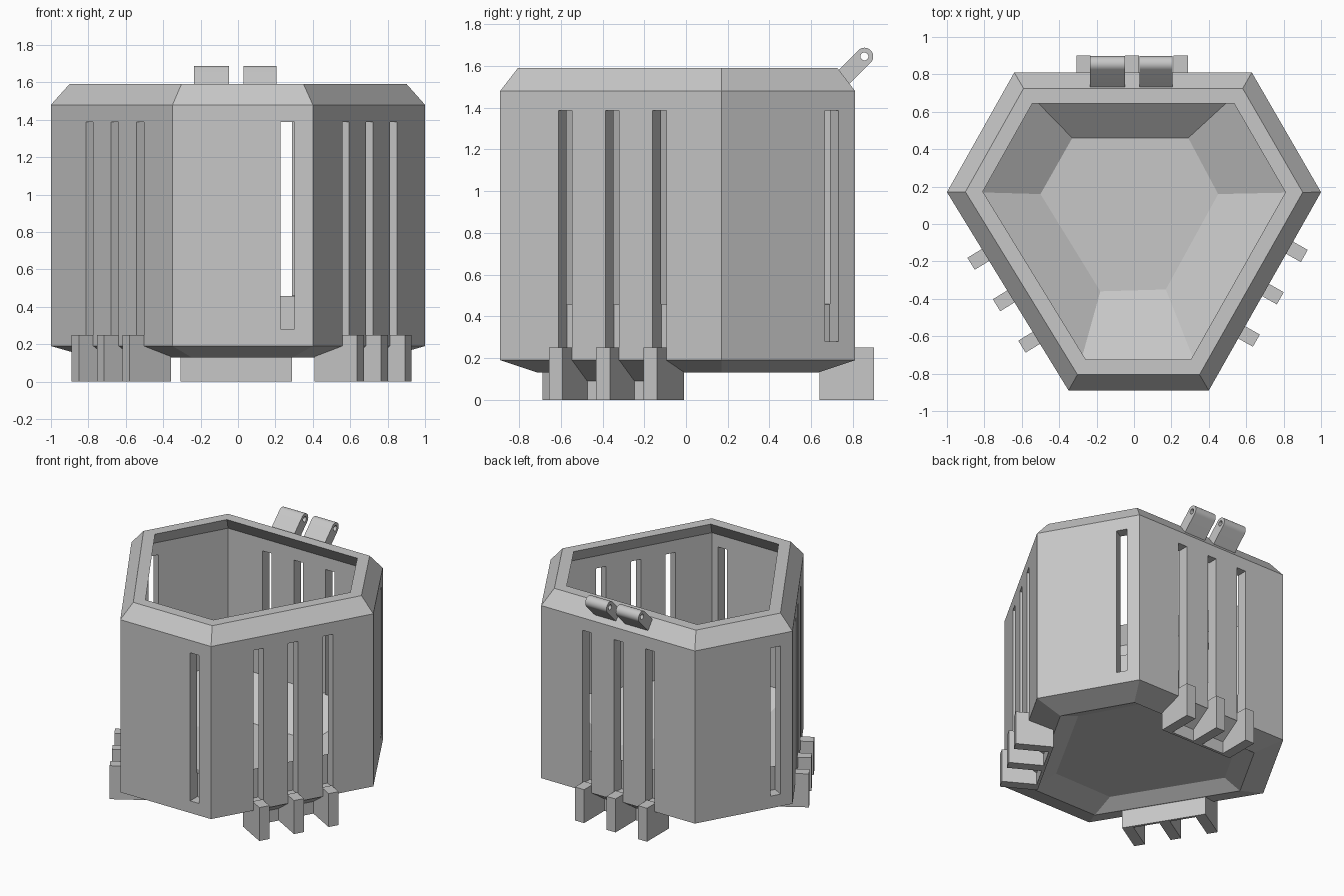
import bpy, bmesh, math
from mathutils import Vector

cube = bpy.data.objects.get("Cube")
if cube:
    bpy.data.objects.remove(cube)

grey = bpy.data.materials.new("plain_grey")
grey.use_nodes = True
grey.diffuse_color = (0.57, 0.57, 0.57, 1)
grey.node_tree.nodes["Principled BSDF"].inputs["Base Color"].default_value = (0.57, 0.57, 0.57, 1)

# Outer plan, counter-clockwise: short and long sides alternate
PLAN = [Vector(p) for p in ((-.35, -.89), (.40, -.89), (1, .17),
                            (.63, .81), (-.64, .81), (-1, .17))]
FLOOR = [Vector(p) for p in ((-.18, -.36), (.17, -.35), (.45, .16),
                             (.29, .46), (-.33, .46), (-.5, .16))]


def side(i):
    """Middle, tangent and outward normal of one plan side."""
    a, b = PLAN[i % 6], PLAN[(i + 1) % 6]
    t = (b - a).normalized()
    return (a + b) / 2, t, Vector((t.y, -t.x))


def inset(d):
    ring = []
    for i, p in enumerate(PLAN):
        n1, n2 = side(i - 1)[2], side(i)[2]
        ring.append(p - (n1 + n2) * d / (1 + n1.dot(n2)))
    return ring


def finish(bm, name):
    bmesh.ops.recalc_face_normals(bm, faces=bm.faces)
    mesh = bpy.data.meshes.new(name)
    bm.to_mesh(mesh)
    bm.free()
    obj = bpy.data.objects.new(name, mesh)
    bpy.context.collection.objects.link(obj)
    mesh.materials.append(grey)
    return obj


def prism(bm, profile, origin, along, out, lo, hi):
    """Extrude an (outward, height) profile along a side from lo to hi."""
    rings = []
    for s in (lo, hi):
        ring = []
        for o, z in profile:
            p = origin + along * s + out * o
            ring.append(bm.verts.new((p.x, p.y, z)))
        rings.append(ring)
    bm.faces.new(rings[0])
    bm.faces.new(rings[1][::-1])
    n = len(profile)
    for i in range(n):
        j = (i + 1) % n
        bm.faces.new((rings[0][i], rings[1][i], rings[1][j], rings[0][j]))


def cut(obj, cutter):
    cutter.hide_render = True
    cutter.hide_viewport = True
    cutter.display_type = 'WIRE'
    mod = obj.modifiers.new("cut", 'BOOLEAN')
    mod.operation = 'DIFFERENCE'
    mod.solver = 'EXACT'
    mod.object = cutter


# Body shell: hollow underside, bevelled base, wall, bevelled rim, cavity, funnel floor
hollow = [p.lerp(q, .67) for p, q in zip(PLAN, FLOOR)]
levels = [(hollow, .19), (inset(.18), .13), (PLAN, .19), (PLAN, 1.48),
          (inset(.085), 1.59), (inset(.165), 1.59), (inset(.08), 1.48),
          (inset(.08), .46), (FLOOR, .23)]
bm = bmesh.new()
rings = [[bm.verts.new((p.x, p.y, z)) for p in ring] for ring, z in levels]
for low, high in zip(rings, rings[1:]):
    for i in range(6):
        j = (i + 1) % 6
        bm.faces.new((low[i], low[j], high[j], high[i]))
bm.faces.new(rings[0][::-1])
bm.faces.new(rings[-1])
body = finish(bm, "body")

# Slots: one off-centre in each short side, three in each long side
HALF, PITCH = .0375, .26
SHIFT = {1: .008, 3: .005, 5: .032}
bm = bmesh.new()
for i in range(6):
    mid, t, n = side(i)
    is_long = i in SHIFT
    base = .24 if is_long else .28
    box = [(-.085, base), (.05, base), (.05, 1.387), (-.085, 1.387)]
    places = [SHIFT[i] + k * PITCH for k in (-1, 0, 1)] if is_long else [.24]
    for s in places:
        prism(bm, box, mid, t, n, s - HALF, s + HALF)
cut(body, finish(bm, "slot_cutter"))

# Feet: three prongs joined by a thin inner wall with a sloped shoulder
prong = [(-.17, 0), (.09, 0), (.09, .25), (-.02, .25), (-.02, .2), (-.17, .15)]
web = [(-.17, 0), (-.15, 0), (-.15, .09), (-.005, .188), (-.17, .15)]
for i, label in ((1, "left"), (3, "back"), (5, "right")):
    mid, t, n = side(i)
    bm = bmesh.new()
    for k in (-1, 0, 1):
        s = SHIFT[i] + k * PITCH
        prism(bm, prong, mid, t, n, s - HALF, s + HALF)
    for k in (-1, 0):
        s = SHIFT[i] + k * PITCH
        prism(bm, web, mid, t, n, s + HALF, s + PITCH - HALF)
    finish(bm, label + "_foot")

# Hinge knuckles: slanted arms with a round, drilled end
X, Y = Vector((1, 0)), Vector((0, 1))
CY, CZ, R = .855, 1.645, .042


def arc(radius, start, sweep, steps):
    return [(CY + radius * math.cos(math.radians(start + sweep * k / steps)),
             CZ + radius * math.sin(math.radians(start + sweep * k / steps)))
            for k in range(steps + 1)]


round_end = arc(R, -45, 180, 16)
first, last = round_end[0], round_end[-1]
arm = round_end + [(last[0] - .13, last[1] - .13), (first[0] - .13, first[1] - .13)]
bm = bmesh.new()
prism(bm, arc(.019, 0, 360, 24)[:-1], Vector((0, 0)), X, Y, -.5, .5)
pin_hole = finish(bm, "pin_hole_cutter")
for label, lo, hi in (("right", -.235, -.047), ("left", .03, .205)):
    bm = bmesh.new()
    prism(bm, arm, Vector((0, 0)), X, Y, lo, hi)
    knuckle = finish(bm, label + "_hinge_knuckle")
    cut(knuckle, pin_hole)
    bpy.ops.object.select_all(action='DESELECT')
    knuckle.select_set(True)
    bpy.context.view_layer.objects.active = knuckle
    bpy.ops.object.shade_smooth_by_angle(angle=math.radians(30))
